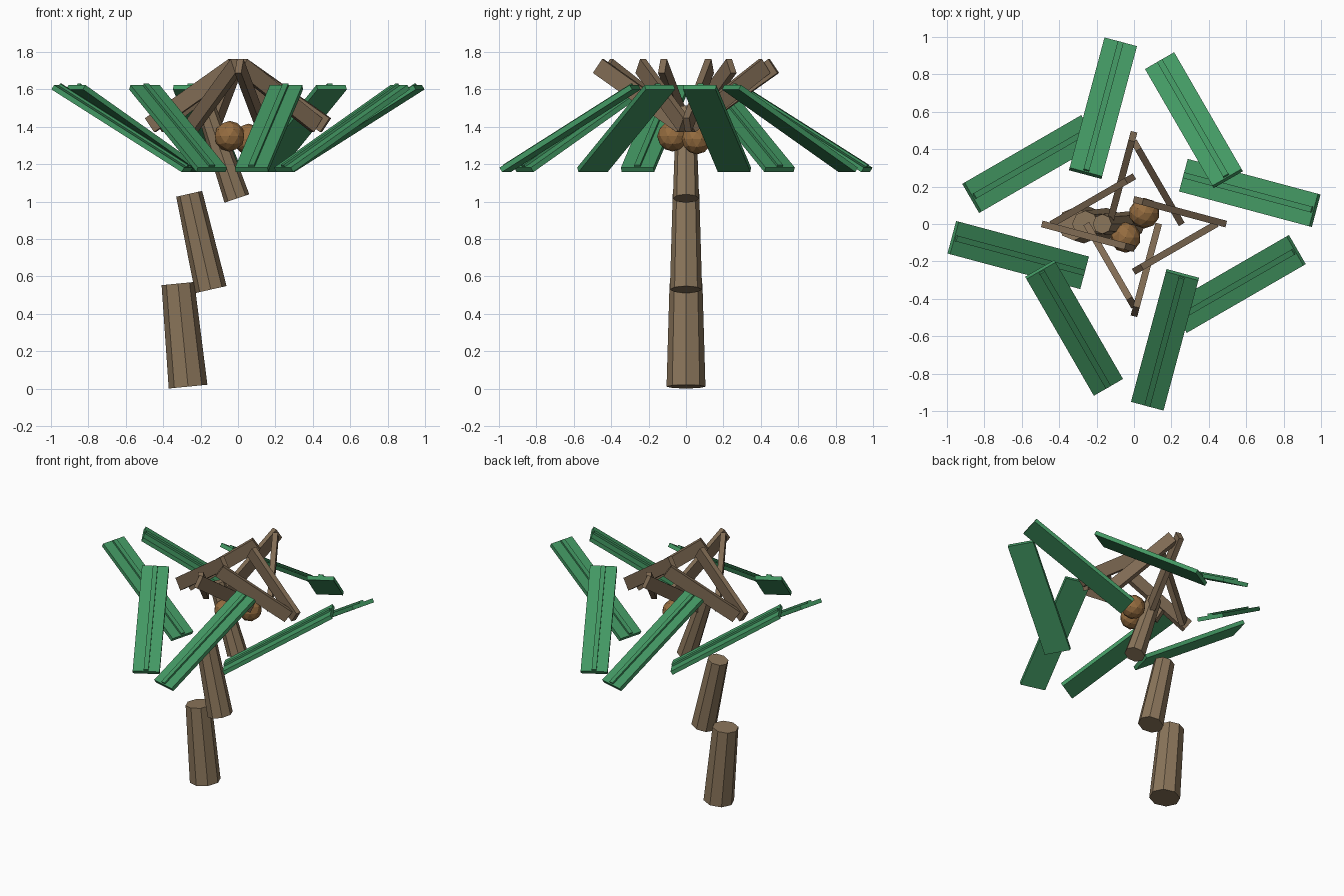
import bpy
from math import radians, hypot, atan2
from mathutils import Matrix, Vector

if "Cube" in bpy.data.objects:
    bpy.data.objects.remove(bpy.data.objects["Cube"])


def material(name, color):
    m = bpy.data.materials.new(name)
    m.diffuse_color = (*color, 1)
    m.use_nodes = True
    m.node_tree.nodes["Principled BSDF"].inputs["Base Color"].default_value = m.diffuse_color
    return m


bark = material("bark", (0.255, 0.178, 0.104))
stem_brown = material("stem_brown", (0.215, 0.147, 0.088))
leaf_green = material("leaf_green", (0.056, 0.315, 0.125))
rib_green = material("rib_green", (0.052, 0.295, 0.117))
nut_brown = material("nut_brown", (0.3, 0.15, 0.05))


def finish(name, mat):
    ob = bpy.context.object
    ob.name = name
    ob.data.materials.append(mat)
    return ob


def segment(name, bottom, top, r1, r2):
    """Tapered eight-sided trunk piece between two (x, z) points."""
    dx, dz = top[0] - bottom[0], top[1] - bottom[1]
    bpy.ops.mesh.primitive_cone_add(
        vertices=8, radius1=r1, radius2=r2, depth=hypot(dx, dz),
        location=((bottom[0] + top[0]) / 2, 0, (bottom[1] + top[1]) / 2),
        rotation=(0, atan2(dx, dz), 0))
    finish(name, bark)


def board(name, size, angle, pitch, radius, z, mat, lift=0):
    """Box placed around the crown, turned by -angle and pitched."""
    bpy.ops.mesh.primitive_cube_add(size=1)
    ob = finish(name, mat)
    a = radians(angle)
    centre = Matrix.Rotation(a, 4, 'Z') @ Vector((radius, 0, 0)) + Vector((0, 0, z))
    ob.data.transform(Matrix.Diagonal((*size, 1)))
    ob.data.transform(Matrix.Translation((0, 0, lift)))
    ob.matrix_world = (Matrix.Translation(centre) @ Matrix.Rotation(-a, 4, 'Z')
                       @ Matrix.Rotation(pitch, 4, 'Y'))


# trunk in three offset, leaning pieces
segment("trunk_lower", (-0.267, 0.011), (-0.321, 0.562), 0.104, 0.088)
segment("trunk_middle", (-0.145, 0.53), (-0.261, 1.042), 0.086, 0.071)
segment("trunk_upper", (-0.006, 1.017), (-0.17, 1.497), 0.07, 0.053)

# coconuts
for i, loc in enumerate([(-0.045, -0.072, 1.35), (0.055, 0.058, 1.335)]):
    bpy.ops.mesh.primitive_ico_sphere_add(subdivisions=2, radius=0.082, location=loc)
    finish(f"coconut_{i + 1}", nut_brown)

# crown: eight stems, leaf blades and midribs
for k in range(8):
    a = 15 + 45 * k
    board(f"stem_{k + 1}", (0.56, 0.036, 0.09), a, 0.6, 0.254, 1.567, stem_brown)
    board(f"leaf_{k + 1}", (0.845, 0.18, 0.028), a, -0.55, 0.641, 1.391, leaf_green)
    board(f"leaf_rib_{k + 1}", (0.83, 0.032, 0.022), a, -0.55, 0.641, 1.391, rib_green, 0.016)
